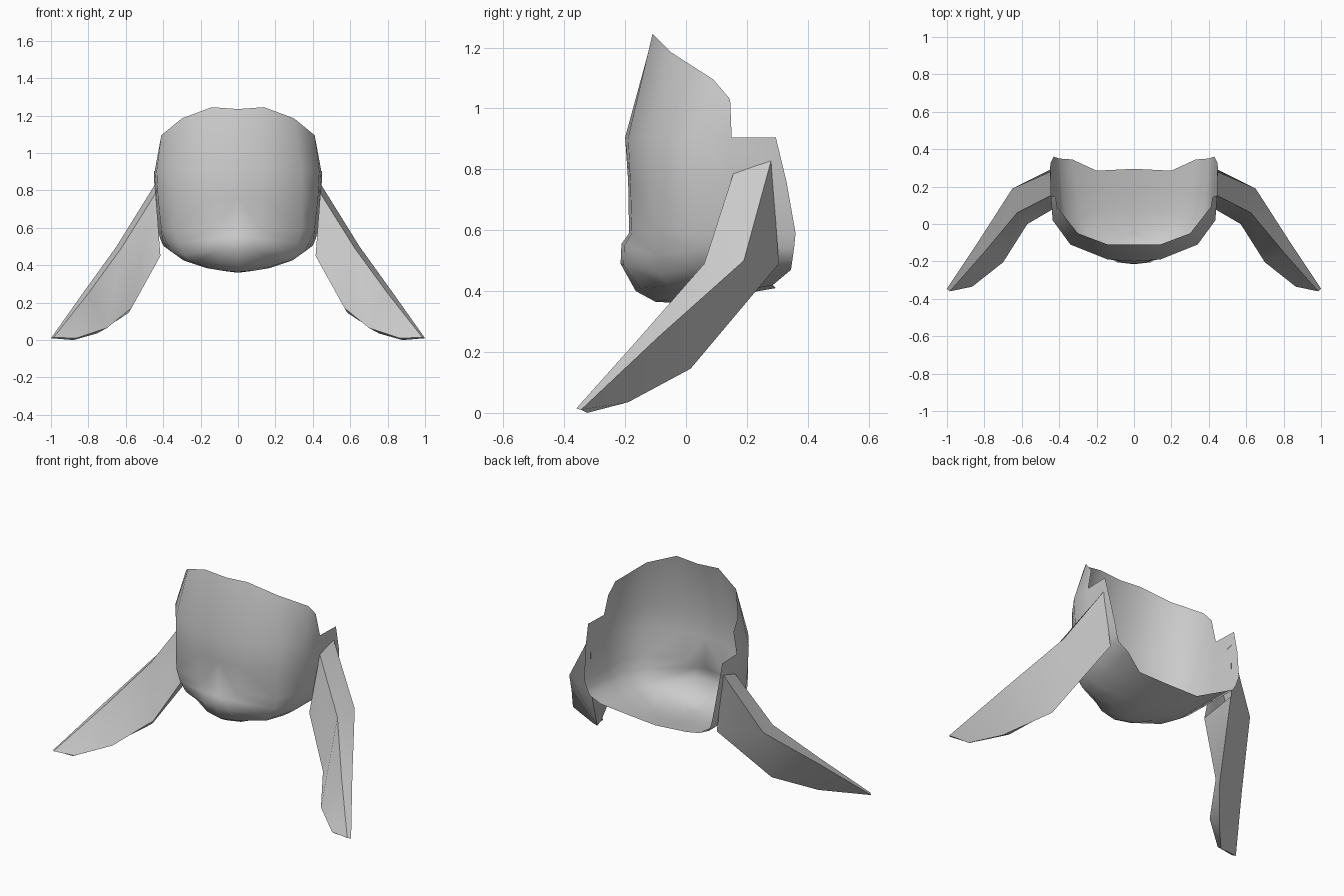
import bpy, bmesh

if "Cube" in bpy.data.objects:
    bpy.data.objects.remove(bpy.data.objects["Cube"])


def finish(name, bm, angle):
    """Turn a right-hand half into a mirrored, smooth-shaded object."""
    bmesh.ops.remove_doubles(bm, verts=bm.verts, dist=0.0005)
    bmesh.ops.recalc_face_normals(bm, faces=bm.faces)
    me = bpy.data.meshes.new(name)
    bm.to_mesh(me)
    bm.free()
    ob = bpy.data.objects.new(name, me)
    bpy.context.collection.objects.link(ob)
    mod = ob.modifiers.new("mirror", 'MIRROR')
    mod.use_clip = True
    mod.merge_threshold = 0.001
    bpy.ops.object.select_all(action='DESELECT')
    ob.select_set(True)
    bpy.context.view_layer.objects.active = ob
    bpy.ops.object.modifier_apply(modifier=mod.name)
    bpy.ops.object.shade_smooth_by_angle(angle=angle)
    return ob


def loft(bm, rows, closed=False):
    """Bridge rows of points with quads, as far as both rows reach."""
    vr = [[bm.verts.new(p) for p in r] for r in rows]
    for a, b in zip(vr, vr[1:]):
        n = min(len(a), len(b))
        for i in range(n if closed else n - 1):
            j = (i + 1) % n
            bm.faces.new((a[i], a[j], b[j], b[i]))
    return vr


def level(z, pts):
    return [(x, y, z) for x, y in pts]


# Head shell: open at top and back, rows run from the centre front to the side
wall = [
    # sloping rim, shorter so the notch at the side stays open
    [(0, -.11, 1.235), (.14, -.11, 1.245), (.30, -.05, 1.185), (.41, .09, 1.095), (.42, .145, 1.03)],
    level(.905, [(0, -.2), (.14, -.19), (.34, -.11), (.435, .02), (.445, .15), (.45, .295)]),
    level(.76, [(0, -.19), (.14, -.183), (.34, -.11), (.428, .02), (.435, .15), (.445, .33)]),
    level(.59, [(0, -.187), (.12, -.178), (.34, -.105), (.41, .02), (.415, .15), (.43, .36)]),
]
muzzle = [
    [(0, -.212, .555), (.075, -.203, .55), (.32, -.10, .52), (.385, .02, .53), (.405, .15, .54), (.415, .355, .54)],
    [(0, -.215, .49), (.09, -.205, .485), (.29, -.085, .455), (.36, .02, .475), (.38, .15, .49), (.40, .35, .505)],
    [(0, -.165, .40), (.10, -.15, .41), (.24, -.06, .415), (.29, .03, .425), (.30, .16, .435), (.33, .345, .47)],
]
floor = [
    [(0, -.10, .365), (.08, -.08, .37), (.14, -.02, .38), (.17, .07, .385), (.18, .18, .40), (.20, .285, .42)],
    [(0, -.10, .365), (0, -.05, .362), (0, 0, .36), (0, .07, .365), (0, .18, .39), (0, .295, .41)],
]
bm = bmesh.new()
loft(bm, wall + muzzle + floor)
finish("head_shell", bm, 1.0)

# Drooping ears: four-cornered rings from the root to the tip
ear = [
    [(.445, .28, .83), (.44, .155, .785), (.415, .09, .45), (.42, .305, .49)],
    [(.65, .19, .50), (.625, .06, .49), (.57, .0, .17), (.585, .015, .145)],
    [(.83, -.09, .25), (.80, -.15, .25), (.70, -.205, .065), (.755, -.19, .035)],
    [(1.0, -.345, .01), (.985, -.36, .015), (.865, -.335, .01), (.88, -.325, 0)],
]
bm = bmesh.new()
rings = loft(bm, ear, closed=True)
bm.faces.new(rings[-1])
finish("ears", bm, 0.8)
